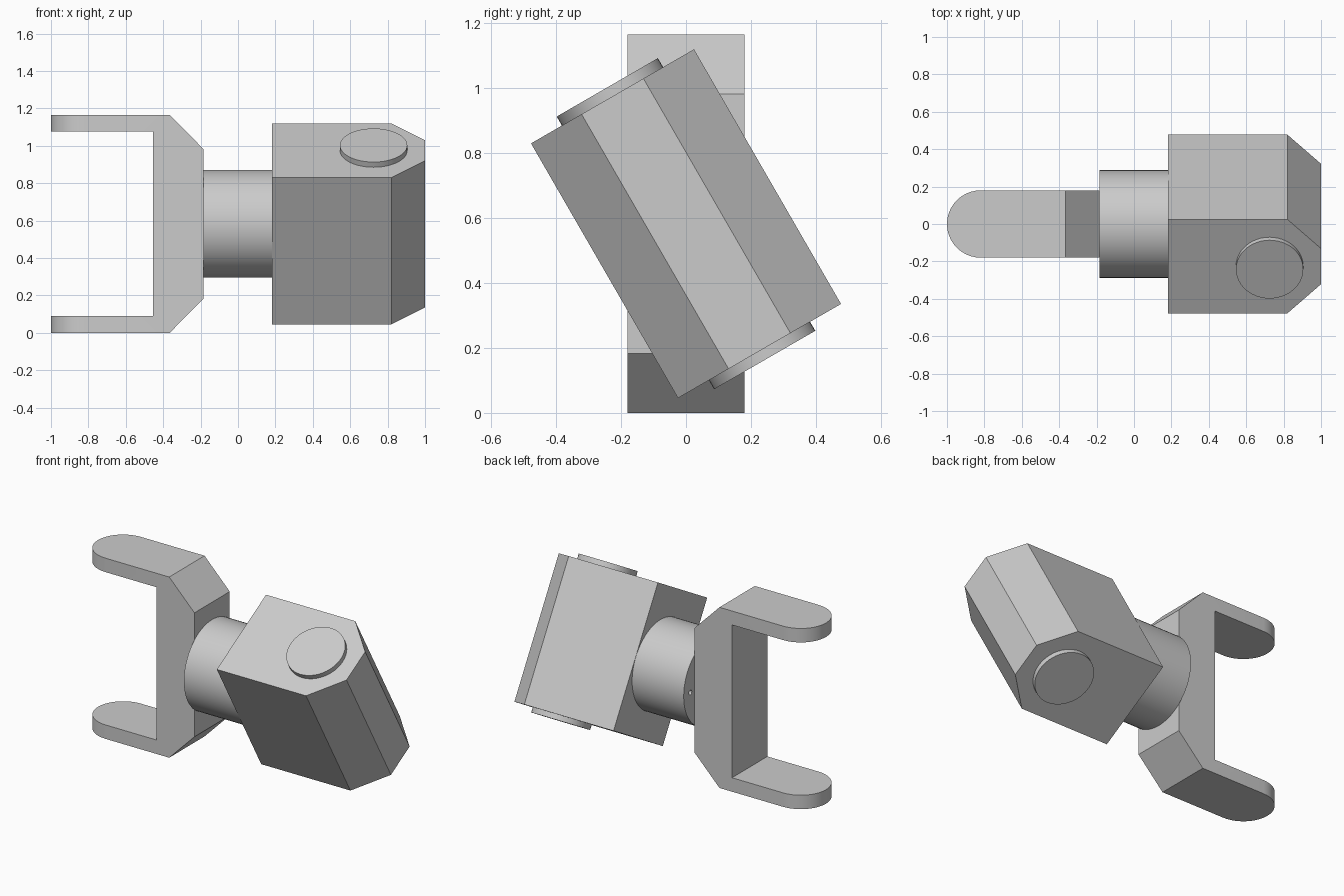
import bpy
import bmesh
from math import cos, sin, pi, radians
from mathutils import Matrix, Vector

cube = bpy.data.objects.get("Cube")
if cube:
    bpy.data.objects.remove(cube, do_unlink=True)

MID = 0.583           # height of the main axis
TILT = radians(30)    # roll of the head about the main axis

grey = bpy.data.materials.new("plain grey")
grey.use_nodes = True
grey.diffuse_color = (0.6, 0.6, 0.6, 1)
bsdf = next(n for n in grey.node_tree.nodes if n.type == "BSDF_PRINCIPLED")
bsdf.inputs["Base Color"].default_value = grey.diffuse_color


def finish(name, bm):
    bmesh.ops.recalc_face_normals(bm, faces=bm.faces)
    mesh = bpy.data.meshes.new(name)
    bm.to_mesh(mesh)
    bm.free()
    mesh.materials.append(grey)
    obj = bpy.data.objects.new(name, mesh)
    bpy.context.collection.objects.link(obj)
    return obj


def prism(name, points, direction):
    """Extrude a closed outline along a vector."""
    bm = bmesh.new()
    face = bm.faces.new([bm.verts.new(p) for p in points])
    ext = bmesh.ops.extrude_face_region(bm, geom=[face])
    moved = [v for v in ext["geom"] if isinstance(v, bmesh.types.BMVert)]
    bmesh.ops.translate(bm, verts=moved, vec=Vector(direction))
    return finish(name, bm)


def cylinder(name, radius, depth, matrix, sides=48):
    bm = bmesh.new()
    bmesh.ops.create_cone(bm, cap_ends=True, segments=sides, radius1=radius,
                          radius2=radius, depth=depth, matrix=matrix)
    return finish(name, bm)


def select(obj):
    bpy.ops.object.select_all(action="DESELECT")
    obj.select_set(True)
    bpy.context.view_layer.objects.active = obj


def smooth(obj):
    select(obj)
    bpy.ops.object.shade_smooth_by_angle(angle=radians(30))


def boolean(obj, cutter, operation):
    cutter.hide_render = True
    mod = obj.modifiers.new("cut", "BOOLEAN")
    mod.operation = operation
    mod.solver = "EXACT"
    mod.object = cutter
    select(obj)
    bpy.ops.object.modifier_apply(modifier=mod.name)
    bpy.data.objects.remove(cutter, do_unlink=True)


# Fork: C-shaped side profile, trimmed to a plan with a rounded tip
half = [(-0.185, 0.4), (-0.365, MID), (-1.1, MID), (-1.1, 0.493), (-0.455, 0.493)]
profile = half + [(x, -z) for x, z in reversed(half)]
fork = prism("fork", [(x, -0.3, MID + z) for x, z in profile], (0, 0.6, 0))
tip = [(-0.82 + 0.18 * cos(a), 0.18 * sin(a))
       for a in (pi / 2 + pi * i / 20 for i in range(21))]
plan = tip + [(0, -0.18), (0, 0.18)]
trim = prism("fork_trim", [(x, y, -0.1) for x, y in plan], (0, 0, 1.4))
boolean(fork, trim, "INTERSECT")
smooth(fork)

# Neck: round shaft on the main axis, with a small pin hole in its fork end
along_x = Matrix.Rotation(pi / 2, 4, "Y")
neck = cylinder("neck", 0.288, 0.37, Matrix.Translation((0, 0, MID)) @ along_x, 64)
pin_hole = cylinder("pin_hole", 0.015, 0.1,
                    Matrix.Translation((-0.185, 0.22, MID)) @ along_x, 16)
boolean(neck, pin_hole, "DIFFERENCE")
smooth(neck)

# Head: block with two bevelled long edges, rolled about the main axis
side = [(0.183, 0.29), (0.82, 0.29), (1.0, 0.11)]
outline = side + [(x, -y) for x, y in reversed(side)]
head = prism("head", [(x, y, -0.453) for x, y in outline], (0, 0, 0.906))

# Caps: thin discs on both ends of the head
caps = [cylinder(name, 0.18, 0.06, Matrix.Translation((0.725, 0, s * 0.455)))
        for name, s in (("upper_cap", 1), ("lower_cap", -1))]
for cap in caps:
    smooth(cap)

for obj in [head] + caps:
    obj.location.z = MID
    obj.rotation_euler.x = TILT
